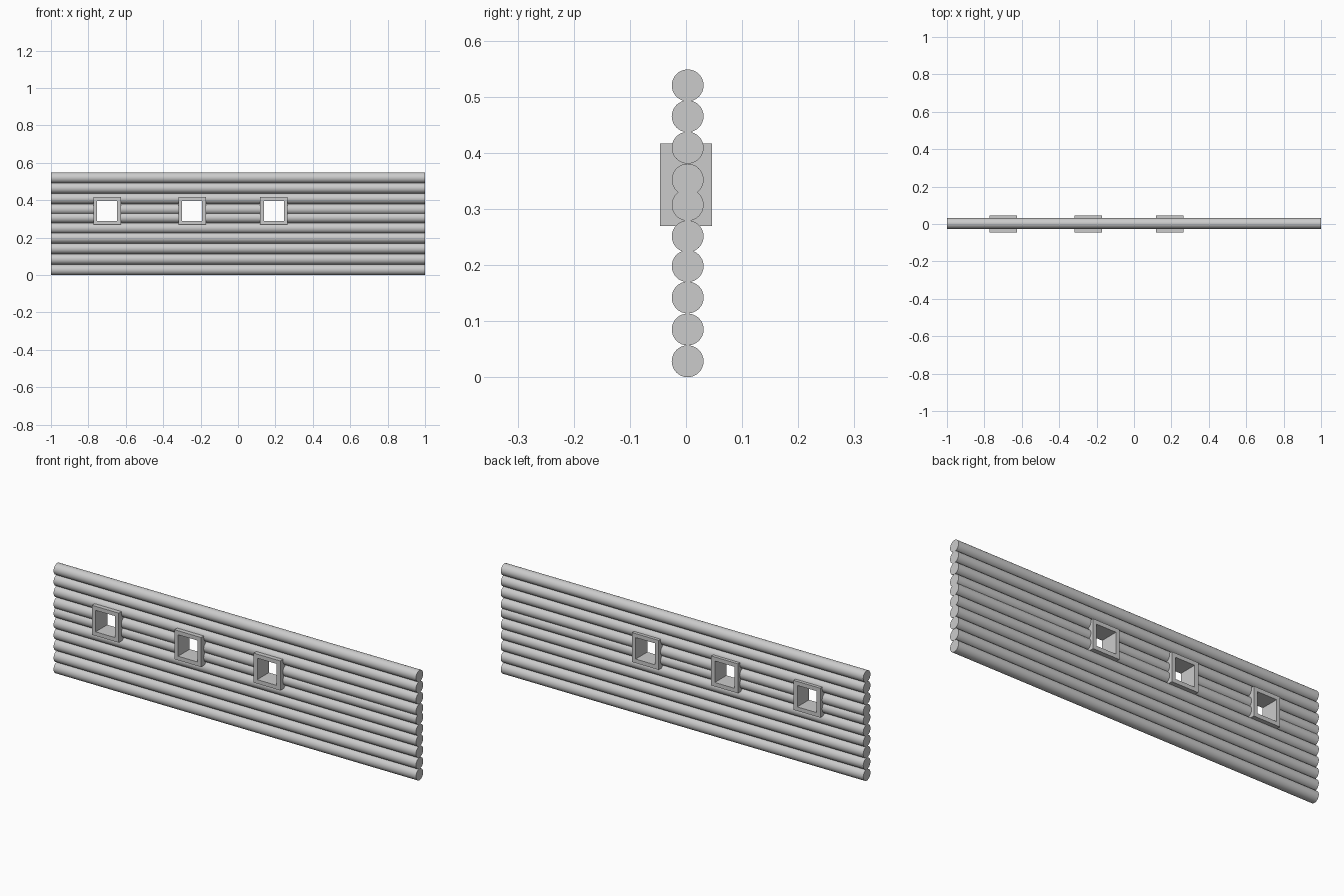
import bpy
import math

cube = bpy.data.objects.get("Cube")
if cube:
    bpy.data.objects.remove(cube, do_unlink=True)

# One plain grey for the whole wall
grey = bpy.data.materials.new("light grey")
grey.use_nodes = True
grey.diffuse_color = (0.6, 0.6, 0.6, 1)
grey.node_tree.nodes["Principled BSDF"].inputs["Base Color"].default_value = (0.6, 0.6, 0.6, 1)

LOG_RADIUS = 0.0284
LOG_HEIGHTS = [0.0284, 0.085, 0.142, 0.198, 0.251, 0.307, 0.352, 0.409, 0.465, 0.52]
WINDOW_X = [-0.7, -0.245, 0.192]
WINDOW_Z = 0.343
OUTER, OPENING, DEPTH = 0.147, 0.107, 0.092


def box(name, center, size):
    bpy.ops.mesh.primitive_cube_add(size=1, location=center)
    obj = bpy.context.object
    obj.name = name
    obj.scale = size
    bpy.ops.object.transform_apply(location=False, rotation=False, scale=True)
    return obj


def cut(obj, cutter):
    mod = obj.modifiers.new("opening", "BOOLEAN")
    mod.operation = "DIFFERENCE"
    mod.solver = "EXACT"
    mod.object = cutter
    bpy.context.view_layer.objects.active = obj
    bpy.ops.object.modifier_apply(modifier=mod.name)


# Stacked round logs
logs = []
for i, z in enumerate(LOG_HEIGHTS):
    bpy.ops.mesh.primitive_cylinder_add(vertices=32, radius=LOG_RADIUS, depth=2,
                                        location=(0, 0.003, z),
                                        rotation=(0, math.pi / 2, 0))
    log = bpy.context.object
    log.name = f"log_{i + 1}"
    log.data.materials.append(grey)
    logs.append(log)

# Square window frames, with the logs cleared out of each opening
for i, x in enumerate(WINDOW_X):
    center = (x, 0, WINDOW_Z)
    frame = box(f"window_frame_{i + 1}", center, (OUTER, DEPTH, OUTER))
    frame.data.materials.append(grey)
    hole = box("opening_cutter", center, (OPENING, 0.2, OPENING))
    hole.hide_render = True
    cut(frame, hole)
    hole.scale = (1.1, 1, 1.1)
    bpy.context.view_layer.update()
    for log in logs:
        if abs(log.location.z - WINDOW_Z) < OPENING * 0.55 + LOG_RADIUS:
            cut(log, hole)
    bpy.data.objects.remove(hole, do_unlink=True)

# Round logs, crisp ends
bpy.ops.object.select_all(action="DESELECT")
for log in logs:
    log.select_set(True)
bpy.context.view_layer.objects.active = logs[0]
bpy.ops.object.shade_smooth_by_angle(angle=math.radians(35))
